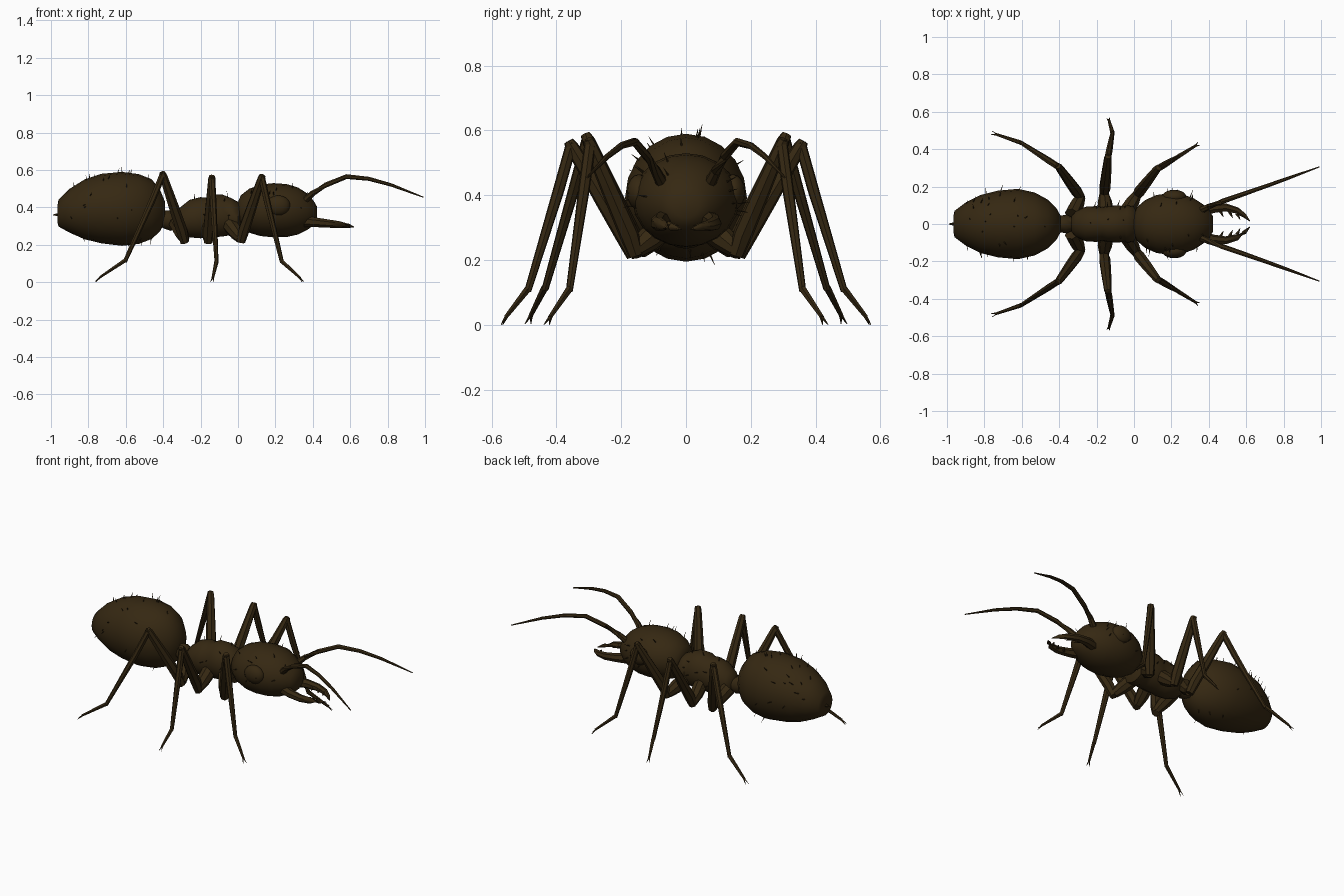
import bpy, bmesh, math, random
from mathutils import Vector

if "Cube" in bpy.data.objects:
    bpy.data.objects.remove(bpy.data.objects["Cube"])

random.seed(4)
brown = bpy.data.materials.new("dark brown")
brown.diffuse_color = (0.036, 0.021, 0.006, 1)
brown.use_nodes = True
brown.node_tree.nodes["Principled BSDF"].inputs["Base Color"].default_value = brown.diffuse_color


def finish(bm, name, angle=50):
    bmesh.ops.recalc_face_normals(bm, faces=bm.faces)
    me = bpy.data.meshes.new(name)
    bm.to_mesh(me)
    bm.free()
    ob = bpy.data.objects.new(name, me)
    bpy.context.collection.objects.link(ob)
    me.materials.append(brown)
    bpy.ops.object.select_all(action='DESELECT')
    ob.select_set(True)
    bpy.context.view_layer.objects.active = ob
    bpy.ops.object.shade_smooth_by_angle(angle=math.radians(angle))
    return ob


def skin(bm, rings):
    for a, b in zip(rings, rings[1:]):
        n = len(a)
        for i in range(n):
            bm.faces.new((a[i], a[(i + 1) % n], b[(i + 1) % n], b[i]))
    bm.faces.new(rings[0])
    bm.faces.new(rings[-1])


def body(name, stations, sides=20):
    """Lofted segment along x; each station is x, half width, bottom z, top z."""
    bm = bmesh.new()
    rings = []
    for x, w, lo, hi in stations:
        rings.append([bm.verts.new((x, w * math.cos(2 * math.pi * i / sides),
                      (lo + hi) / 2 + (hi - lo) / 2 * math.sin(2 * math.pi * i / sides)))
                      for i in range(sides)])
    skin(bm, rings)
    return finish(bm, name)


def add_tube(bm, points, radii, sides=7):
    pts = [Vector(p) for p in points]
    rings = []
    for k, p in enumerate(pts):
        t = Vector((0, 0, 0))
        if k:
            t += (p - pts[k - 1]).normalized()
        if k < len(pts) - 1:
            t += (pts[k + 1] - p).normalized()
        t.normalize()
        ref = Vector((1, 0, 0)) if abs(t.x) < 0.8 else Vector((0, 1, 0))
        u = (ref - t * ref.dot(t)).normalized()
        v = t.cross(u)
        rings.append([bm.verts.new(p + radii[k] * (u * math.cos(2 * math.pi * i / sides)
                      + v * math.sin(2 * math.pi * i / sides))) for i in range(sides)])
    skin(bm, rings)


def flip(points, s):
    return [(x, y * s, z) for x, y, z in points]


# Body segments
abdomen = [(-0.965, .045, .32, .41), (-0.96, .07, .298, .44), (-0.9, .115, .265, .50),
           (-0.82, .155, .23, .55), (-0.73, .178, .208, .58), (-0.62, .188, .195, .59),
           (-0.53, .168, .205, .578), (-0.46, .13, .232, .55), (-0.415, .085, .275, .49),
           (-0.39, .04, .33, .43)]
thorax = [(-0.335, .04, .28, .37), (-0.31, .07, .255, .40), (-0.26, .092, .24, .44),
          (-0.2, .096, .235, .455), (-0.17, .09, .24, .452), (-0.14, .096, .24, .468),
          (-0.08, .1, .245, .468), (-0.05, .092, .25, .455), (-0.04, .1, .245, .452),
          (0.0, .095, .25, .43), (0.015, .06, .29, .41)]
head = [(0.0, .05, .32, .43), (0.015, .09, .295, .465), (0.06, .128, .265, .50),
        (0.12, .155, .247, .522), (0.19, .165, .24, .53), (0.26, .158, .242, .525),
        (0.32, .137, .255, .507), (0.37, .105, .28, .475), (0.405, .072, .305, .435),
        (0.422, .04, .33, .405)]
body("abdomen", abdomen)
body("thorax", thorax)
body("head", head)
body("waist", [(-0.42, .03, .30, .39), (-0.39, .045, .285, .385), (-0.36, .05, .275, .385),
               (-0.33, .035, .29, .36), (-0.30, .04, .29, .37)], 12)
body("stinger", [(-0.99, .002, .358, .362), (-0.955, .012, .35, .374)], 6)

# Mirrored head parts
for s, side in ((1, "left"), (-1, "right")):
    bm = bmesh.new()
    bmesh.ops.create_uvsphere(bm, u_segments=16, v_segments=8, radius=1)
    for v in bm.verts:
        v.co = Vector((0.215 + v.co.x * .065, s * (.145 + v.co.y * .038), .41 + v.co.z * .055))
    finish(bm, side + "_eye")

    bm = bmesh.new()
    add_tube(bm, flip([(.35, .07, .43), (.40, .093, .475), (.47, .12, .52), (.58, .158, .565),
                       (.70, .2, .553), (.82, .243, .52), (.99, .305, .455)], s),
             [.02, .016, .014, .013, .011, .009, .003])
    finish(bm, side + "_antenna")

    bm = bmesh.new()
    add_tube(bm, flip([(.35, .06, .325), (.42, .082, .32), (.49, .088, .313), (.55, .072, .307),
                       (.59, .045, .302), (.62, .015, .295)], s),
             [.032, .026, .022, .018, .012, .002])
    for x, y in ((.46, .07), (.51, .065), (.55, .055)):   # jaw teeth
        add_tube(bm, flip([(x, y, .31), (x + .018, y - .032, .307)], s), [.011, .001], 5)
    finish(bm, side + "_mandible")

# Legs: hip, coxa tip, knee, ankle, foot
legs = {
    "front": [(-.045, .06, .31), (.015, .155, .232), (.125, .295, .555), (.235, .36, .105), (.348, .43, .01)],
    "middle": [(-.15, .06, .31), (-.16, .16, .228), (-.14, .352, .55), (-.115, .488, .105), (-.138, .568, .01)],
    "rear": [(-.33, .05, .32), (-.285, .145, .228), (-.4, .302, .57), (-.605, .435, .11), (-.762, .488, .012)],
}
for name, path in legs.items():
    for s, side in ((1, "left"), (-1, "right")):
        hip, tip, knee, ankle, foot = [Vector(p) for p in flip(path, s)]
        bm = bmesh.new()
        add_tube(bm, [hip, hip.lerp(tip, .6), tip], [.042, .038, .026], 8)
        add_tube(bm, [tip + Vector((0, 0, -.015)), tip.lerp(knee, .15), tip.lerp(knee, .5),
                      knee, knee + (knee - tip).normalized() * .02],
                 [.024, .031, .028, .021, .016])
        add_tube(bm, [knee + Vector((0, 0, .012)), knee.lerp(ankle, .3), ankle],
                 [.018, .018, .011])
        add_tube(bm, [ankle + Vector((0, 0, .006)), ankle.lerp(foot, .85)], [.012, .007], 6)
        # paired claws
        start = ankle.lerp(foot, .8)
        across = (foot - ankle).cross(Vector((0, 0, 1))).normalized() * .01
        for c in (-1, 1):
            add_tube(bm, [start, foot + across * c + Vector((0, 0, -.009))], [.006, .001], 4)
        finish(bm, f"{name}_{side}_leg", 40)


# Sparse bristles on the body segments
def bristles(name, stations, count):
    bm = bmesh.new()
    for _ in range(count):
        k = random.randrange(2, len(stations) - 3)
        f = random.random()
        x, w, lo, hi = [a + (b - a) * f for a, b in zip(stations[k], stations[k + 1])]
        ang = random.uniform(-.3, math.pi + .3) if random.random() < .8 else random.uniform(0, 6.28)
        out = Vector((0, math.cos(ang), math.sin(ang)))
        p = Vector((x, w * out.y, (lo + hi) / 2 + (hi - lo) / 2 * out.z))
        lean = Vector((random.uniform(-.2, .5), 0, 0))
        add_tube(bm, [p - out * .006, p + (out + lean) * random.uniform(.02, .036)],
                 [.0035, .0005], 4)
    finish(bm, name)


bristles("abdomen_bristles", abdomen, 34)
bristles("thorax_bristles", thorax, 14)
bristles("head_bristles", head, 20)
